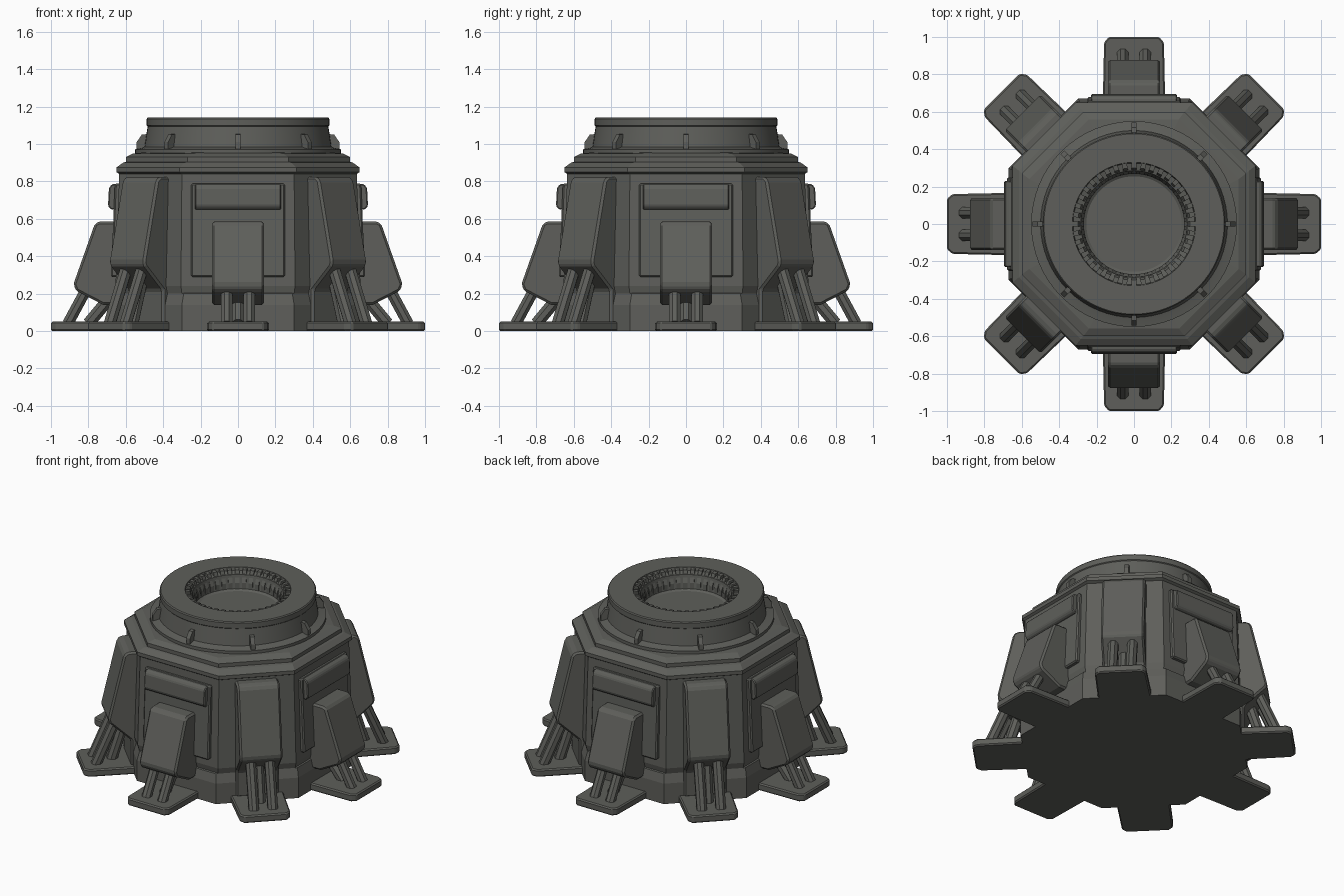
import bpy, bmesh, math
from mathutils import Matrix, Vector

if "Cube" in bpy.data.objects:
    bpy.data.objects.remove(bpy.data.objects["Cube"])

metal = bpy.data.materials.new("dark_grey_metal")
metal.diffuse_color = (0.112, 0.114, 0.103, 1)
metal.use_nodes = True
metal.node_tree.nodes["Principled BSDF"].inputs["Base Color"].default_value = metal.diffuse_color


def finish(bm, name, bevel=0.0, smooth=False):
    bmesh.ops.recalc_face_normals(bm, faces=bm.faces)
    me = bpy.data.meshes.new(name)
    bm.to_mesh(me)
    bm.free()
    me.materials.append(metal)
    ob = bpy.data.objects.new(name, me)
    bpy.context.collection.objects.link(ob)
    if bevel:
        m = ob.modifiers.new("bevel", 'BEVEL')
        m.width = bevel
        m.segments = 1
        m.limit_method = 'ANGLE'
    if smooth:
        bpy.ops.object.select_all(action='DESELECT')
        ob.select_set(True)
        bpy.context.view_layer.objects.active = ob
        bpy.ops.object.shade_smooth_by_angle(angle=math.radians(30))
    return ob


def loft(bm, rings, cap=True):
    loops = [[bm.verts.new(p) for p in r] for r in rings]
    n = len(loops[0])
    for a, b in zip(loops, loops[1:]):
        for i in range(n):
            j = (i + 1) % n
            bm.faces.new((a[i], a[j], b[j], b[i]))
    if cap:
        bm.faces.new(loops[0])
        bm.faces.new(loops[-1])


def octagon(a, b, z):
    # a = distance of the cardinal sides, b = half their length
    return [(x, y, z) for x, y in ((a, -b), (a, b), (b, a), (-b, a),
                                   (-a, b), (-a, -b), (-b, -a), (b, -a))]


def extrude_profile(bm, pts, w, angle):
    # (radius, height) profile swept sideways by +-w, turned about z
    rot = Matrix.Rotation(angle, 3, 'Z')
    loft(bm, [[rot @ Vector((r, s, z)) for r, z in pts] for s in (-w, w)])


def plate(bm, pts, z0, z1, angle):
    rot = Matrix.Rotation(angle, 3, 'Z')
    loft(bm, [[rot @ Vector((x, y, z)) for x, y in pts] for z in (z0, z1)])


def strut(bm, r0, z0, r1, z1, off, half, angle):
    a, b = Vector((r0, off, z0)), Vector((r1, off, z1))
    d = (b - a).normalized()
    side = Vector((0, 1, 0))
    up = d.cross(side)
    rot = Matrix.Rotation(angle, 3, 'Z')
    ring = [(math.cos(k * math.pi / 4 + math.pi / 8), math.sin(k * math.pi / 4 + math.pi / 8))
            for k in range(8)]
    loft(bm, [[rot @ (p + half * (c * side + s * up)) for c, s in ring] for p in (a, b)])


# octagonal base skirt
bm = bmesh.new()
loft(bm, [octagon(.67, .30, 0), octagon(.67, .30, .14), octagon(.655, .29, .20),
          octagon(.62, .28, .215)])
finish(bm, "base_skirt")

# main octagonal body with stepped roof
bm = bmesh.new()
loft(bm, [octagon(a, b, z) for a, b, z in (
    (.645, .30, .20), (.655, .305, .24), (.635, .30, .84), (.65, .312, .85),
    (.65, .312, .875), (.615, .285, .90), (.60, .27, .905), (.60, .27, .93),
    (.56, .24, .95), (.50, .21, .955))])
finish(bm, "main_body")

# round turret collar with the sunken socket
bm = bmesh.new()
N = 64
prof = [(.55, .93), (.55, .972), (.515, .98), (.50, .985), (.483, 1.095), (.488, 1.10),
        (.488, 1.135), (.482, 1.142), (.33, 1.142), (.325, 1.12), (.285, 1.11), (.27, 1.02),
        (.255, 1.01)]
loft(bm, [[(r * math.cos(2 * math.pi * i / N), r * math.sin(2 * math.pi * i / N), z)
           for i in range(N)] for r, z in prof])
finish(bm, "turret_collar", smooth=True)

# gear teeth around the socket
bm = bmesh.new()
for i in range(40):
    extrude_profile(bm, [(.335, 1.10), (.328, 1.138), (.30, 1.135), (.268, 1.06), (.268, 1.02),
                         (.29, 1.02)], .013, 2 * math.pi * i / 40)
finish(bm, "socket_teeth")

# small fins around the collar
bm = bmesh.new()
for i in range(8):
    extrude_profile(bm, [(.47, .96), (.542, .96), (.542, 1.01), (.515, 1.05), (.47, 1.055)],
                    .014, i * math.pi / 4)
finish(bm, "collar_fins")

panels, slats = bmesh.new(), bmesh.new()
feet, struts = bmesh.new(), bmesh.new()
low, tall = bmesh.new(), bmesh.new()
for i in range(8):
    ang = i * math.pi / 4
    # foot plates with clipped corners
    plate(feet, [(.5, -.17), (.97, -.16), (1, -.135), (1, .135), (.97, .16), (.5, .17)],
          0, .05, ang)
    if i % 2 == 0:
        # wall panel, upper slat and short leg housing
        extrude_profile(panels, [(.6, .29), (.68, .29), (.658, .79), (.6, .79)], .25, ang)
        extrude_profile(slats, [(.6, .645), (.68, .65), (.695, .67), (.69, .765),
                                (.675, .785), (.6, .79)], .23, ang)
        extrude_profile(low, [(.6, .14), (.72, .14), (.865, .215), (.88, .25),
                              (.765, .575), (.74, .585), (.6, .585)], .14, ang)
        for s in (-.06, .06):
            strut(struts, .78, .28, .91, .04, s, .032, ang)
        strut(struts, .70, .16, .80, .04, 0, .035, ang)
    else:
        # tall leg housing on the corner
        extrude_profile(tall, [(.6, .04), (.70, .04), (.70, .22), (.835, .345), (.845, .37),
                               (.745, .805), (.72, .825), (.6, .825)], .135, ang)
        for s in (-.06, .06):
            strut(struts, .765, .38, .91, .04, s, .034, ang)
        strut(struts, .72, .30, .80, .04, 0, .035, ang)
finish(panels, "wall_panels", .008)
finish(slats, "wall_slats", .006)
finish(low, "short_leg_housings", .012)
finish(tall, "tall_leg_housings", .012)
finish(feet, "foot_plates", .008)
finish(struts, "leg_struts", smooth=True)
